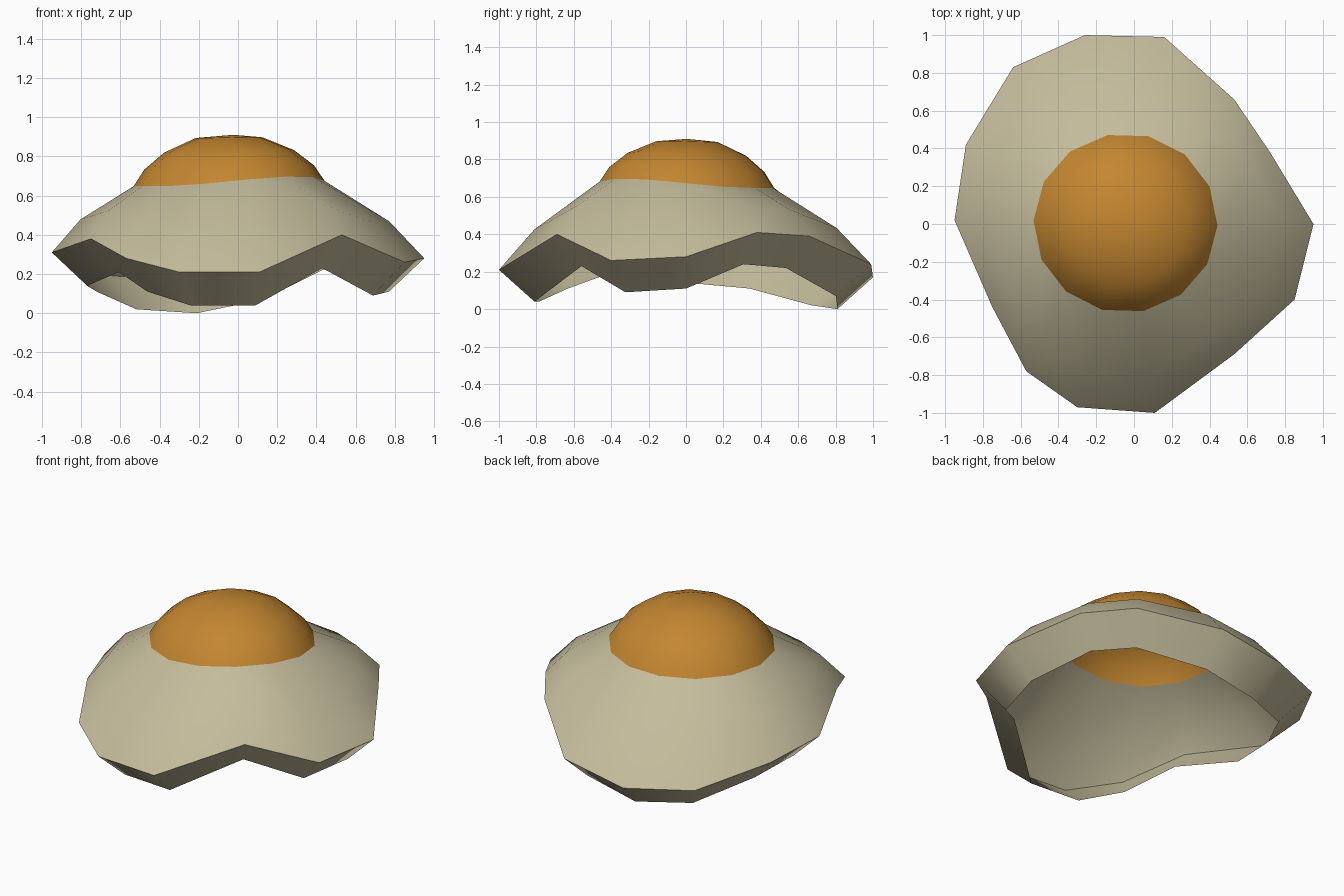
import bpy
import math
from mathutils import Vector

cube = bpy.data.objects.get("Cube")
if cube:
    bpy.data.objects.remove(cube, do_unlink=True)

SIDES = 14
CENTRE = Vector((-0.045, 0.005, 0.0))


def make_material(name, colour):
    mat = bpy.data.materials.new(name)
    mat.use_nodes = True
    mat.diffuse_color = colour
    mat.node_tree.nodes["Principled BSDF"].inputs["Base Color"].default_value = colour
    return mat


def loft(name, rings, material, apex=None):
    """Join matching rings, listed from the inside out, into one smooth skin."""
    verts = [point for ring in rings for point in ring]
    faces = []
    for r in range(len(rings) - 1):
        for i in range(SIDES):
            j = (i + 1) % SIDES
            inner, outer = r * SIDES, (r + 1) * SIDES
            faces.append((inner + i, inner + j, outer + j, outer + i))
    if apex is not None:
        verts.append(apex)
        top = len(verts) - 1
        faces += [(top, (i + 1) % SIDES, i) for i in range(SIDES)]
    # The rings run clockwise, so reverse the faces to point outward
    faces = [tuple(reversed(face)) for face in faces]
    mesh = bpy.data.meshes.new(name)
    mesh.from_pydata(verts, [], faces)
    mesh.materials.append(material)
    obj = bpy.data.objects.new(name, mesh)
    bpy.context.collection.objects.link(obj)
    bpy.ops.object.select_all(action='DESELECT')
    obj.select_set(True)
    bpy.context.view_layer.objects.active = obj
    bpy.ops.object.shade_smooth_by_angle(angle=math.radians(65))
    return obj


# Seam where the yolk meets the white, tilted up at the front corner
seam = []
for i in range(SIDES):
    angle = math.radians(75.5) - i * math.tau / SIDES
    lift = max(0.0, math.cos(angle + math.radians(45))) ** 2
    seam.append(CENTRE + Vector((0.487 * math.cos(angle),
                                 0.475 * math.sin(angle),
                                 0.648 + 0.05 * lift)))

# Wavy outer rim of the white, clockwise from the back
rim = [Vector(p) for p in (
    (0.16, 0.99, 0.24), (0.53, 0.66, 0.39), (0.72, 0.38, 0.41), (0.95, 0, 0.28),
    (0.85, -0.4, 0.26), (0.53, -0.69, 0.4), (0.11, -1, 0.21), (-0.3, -0.97, 0.21),
    (-0.57, -0.78, 0.28), (-0.75, -0.44, 0.38), (-0.95, 0.02, 0.31),
    (-0.89, 0.42, 0.28), (-0.64, 0.83, 0.19), (-0.26, 1, 0.17))]

# Rounded shoulder between the seam and the rim
shoulder = [a.lerp(b, 0.65) + Vector((0, 0, 0.05)) for a, b in zip(seam, rim)]

# Lip folded inward under the rim
lip = [Vector((p.x * 0.81, p.y * 0.81, p.z - 0.17)) for p in rim]

# Domed yolk rings: size factor and height above the seam
apex = CENTRE + Vector((0.02, 0, 0.91))
dome = []
for scale, height in ((0.35, 0.895), (0.68, 0.825), (0.89, 0.742)):
    dome.append([Vector((CENTRE.x + (p.x - CENTRE.x) * scale,
                         CENTRE.y + (p.y - CENTRE.y) * scale,
                         height + (p.z - 0.66) * scale ** 2)) for p in seam])

white_colour = make_material("cream white", (0.55, 0.5, 0.33, 1))
yolk_colour = make_material("yolk orange", (0.55, 0.24, 0.03, 1))

loft("egg_white", [seam, shoulder, rim, lip], white_colour)
loft("yolk", dome + [seam], yolk_colour, apex)
